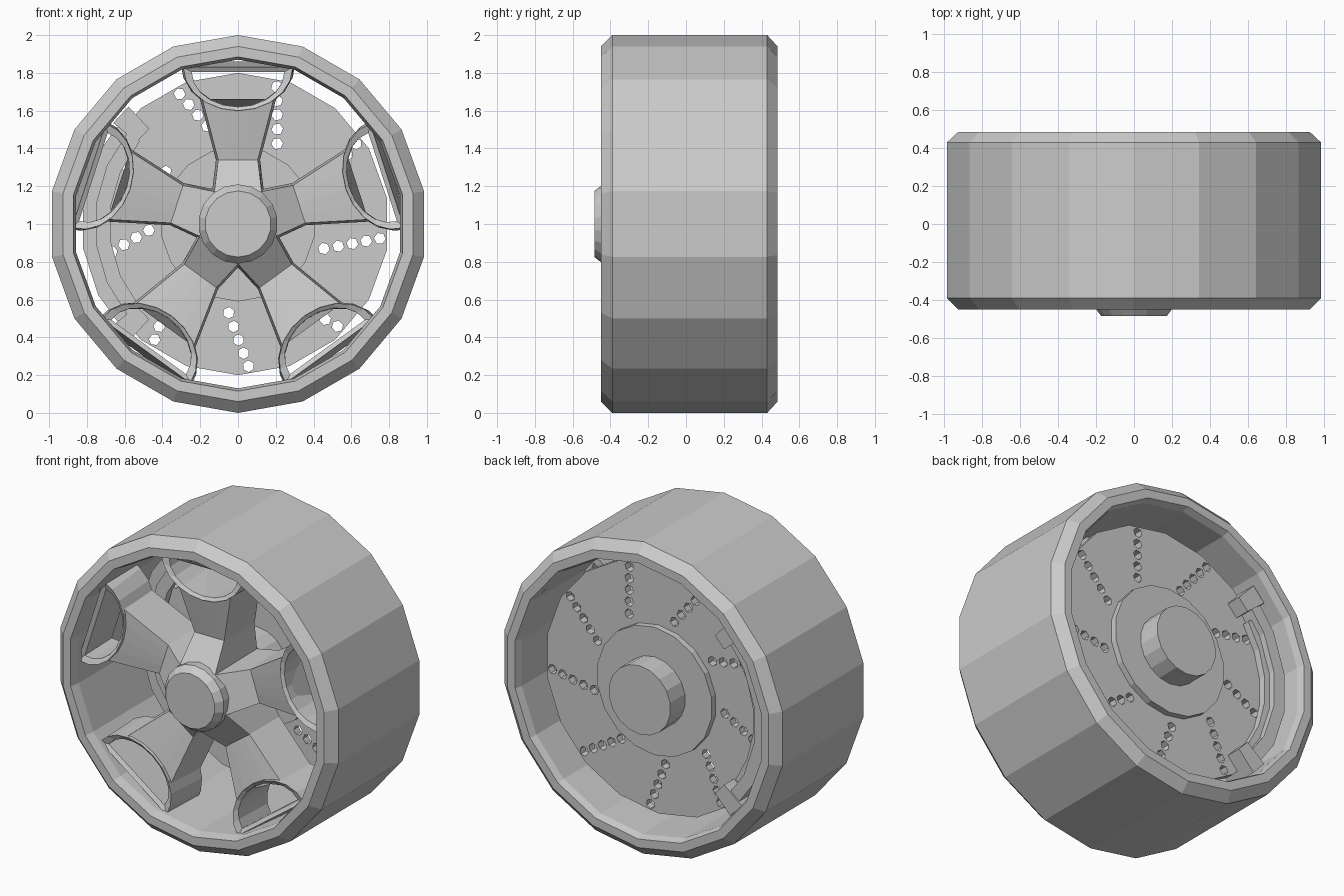
import bpy, bmesh
from math import sin, cos, pi, radians, sqrt

cube = bpy.data.objects.get("Cube")
if cube:
    bpy.data.objects.remove(cube, do_unlink=True)

GREY = (0.6, 0.6, 0.6, 1)
grey = bpy.data.materials.new("plain_grey")
grey.use_nodes = True
grey.diffuse_color = GREY
grey.node_tree.nodes["Principled BSDF"].inputs["Base Color"].default_value = GREY

SIDES = 18
SPOKES = 5


def polar(angle, r, y, side=0.0):
    """Point on the wheel: radius r along angle, shifted sideways."""
    return (r * cos(angle) + side * sin(angle), y,
            1 + r * sin(angle) - side * cos(angle))


def finish(bm, name):
    bmesh.ops.remove_doubles(bm, verts=bm.verts, dist=0.0001)
    bmesh.ops.recalc_face_normals(bm, faces=bm.faces)
    mesh = bpy.data.meshes.new(name)
    bm.to_mesh(mesh)
    bm.free()
    mesh.materials.append(grey)
    obj = bpy.data.objects.new(name, mesh)
    bpy.context.collection.objects.link(obj)
    return obj


def skin(bm, rings, wrap):
    """Join rings of points with quads; wrap closes last ring to first."""
    rows = [[bm.verts.new(p) for p in ring] for ring in rings]
    n = len(rows[0])
    for i in range(len(rows) if wrap else len(rows) - 1):
        a, b = rows[i], rows[(i + 1) % len(rows)]
        for j in range(n):
            k = (j + 1) % n
            bm.faces.new((a[j], a[k], b[k], b[j]))
    if not wrap:
        bm.faces.new(rows[0])
        bm.faces.new(rows[-1])


def lathe(name, profile, closed=False):
    """Turn (radius, y) points about the axle; open profiles get flat caps."""
    bm = bmesh.new()
    rings = [[polar(pi / 2 + 2 * pi * i / SIDES, r, y) for i in range(SIDES)]
             for r, y in profile]
    skin(bm, rings, closed)
    return finish(bm, name)


def arc_block(name, r0, r1, y0, y1, start, end, steps):
    bm = bmesh.new()
    rings = []
    for i in range(steps + 1):
        a = radians(start + (end - start) * i / steps)
        rings.append([polar(a, r, y) for r, y in
                      ((r0, y0), (r1, y0), (r1, y1), (r0, y1))])
    skin(bm, rings, False)
    return finish(bm, name)


# Tyre and barrel
lathe("tyre", [(0.94, -0.45), (1, -0.39), (1, 0.43), (0.94, 0.485),
               (0.885, 0.485), (0.87, 0.44), (0.87, -0.39), (0.885, -0.45)], True)

# Front hub with bevelled cap, and axle end at the back
lathe("front_hub", [(0.2, 0.0), (0.21, -0.44), (0.175, -0.485)])
lathe("axle_end", [(0.22, 0.0), (0.22, 0.47)])

# Brake disc with raised centre
disc = lathe("brake_disc", [(0.41, 0.19), (0.41, 0.23), (0.8, 0.23),
                            (0.8, 0.28), (0.41, 0.28), (0.41, 0.32)])

# Slanted rows of drilled holes
bm = bmesh.new()
for row in range(9):
    a = radians(64 + 40 * row)
    for i in range(5):
        r, side = 0.473 + 0.0705 * i, 0.0
        # each row leans ten degrees across its length
        b = a + radians(10.2) * (1 - 0.473 / r) / (1 - 0.473 / 0.755)
        rings = [[polar(b, r + 0.031 * cos(k * pi / 3), y, 0.031 * sin(k * pi / 3))
                  for k in range(6)] for y in (0.15, 0.36)]
        skin(bm, rings, False)
cutter = finish(bm, "hole_cutter")
cutter.hide_render = True
drill = disc.modifiers.new("holes", 'BOOLEAN')
drill.operation = 'DIFFERENCE'
drill.solver = 'EXACT'
drill.object = cutter
bpy.context.view_layer.update()
drilled = bpy.data.meshes.new_from_object(
    disc.evaluated_get(bpy.context.evaluated_depsgraph_get()))
disc.modifiers.clear()
disc.data = drilled
bpy.data.objects.remove(cutter, do_unlink=True)

# Brake caliper around the right edge of the disc
arc_block("caliper_body", 0.75, 0.83, 0.18, 0.37, 135, 225, 5)
arc_block("caliper_front_pad", 0.68, 0.76, 0.17, 0.22, 140, 220, 5)
arc_block("caliper_back_pad", 0.71, 0.76, 0.285, 0.33, 145, 215, 5)
for label, start in (("upper", 133), ("lower", 219)):
    arc_block("caliper_" + label + "_end", 0.69, 0.85, 0.17, 0.38, start, start + 8, 1)


def d_outline(angle, half, top, depth, y, steps=10):
    """D shape: straight outer edge, round inner side."""
    return [polar(angle, top - depth * sin(pi * i / steps), y,
                  half * cos(pi * i / steps)) for i in range(steps + 1)]


def spoke_section(angle, half, r, y_front, y_back, curve=0.0):
    """Slice across a spoke; curve makes it hug the round socket."""
    cols = [-1, -0.5, 0, 0.5, 1]

    def reach(t):
        return r + curve * (1 - sqrt(1 - (half * t / 0.29) ** 2))
    front = [polar(angle, reach(t), y_front, half * t) for t in cols]
    back = [polar(angle, reach(t), y_back, (half + 0.012) * t) for t in reversed(cols)]
    return front + back


for s in range(SPOKES):
    angle = pi / 2 + 2 * pi * s / SPOKES

    # Spoke arm
    bm = bmesh.new()
    skin(bm, [spoke_section(angle, 0.125, 0.172, -0.41, 0.0),
              spoke_section(angle, 0.105, 0.34, -0.29, 0.0),
              spoke_section(angle, 0.19, 0.608, -0.345, -0.06, 0.225)], False)
    finish(bm, "spoke_arm")

    # Hollow socket at the spoke tip
    bm = bmesh.new()
    skin(bm, [d_outline(angle, 0.29, 0.83, 0.23, -0.365),
              d_outline(angle, 0.305, 0.86, 0.27, -0.06),
              d_outline(angle, 0.25, 0.815, 0.19, -0.06),
              d_outline(angle, 0.245, 0.805, 0.185, -0.35)], True)
    finish(bm, "spoke_socket")
